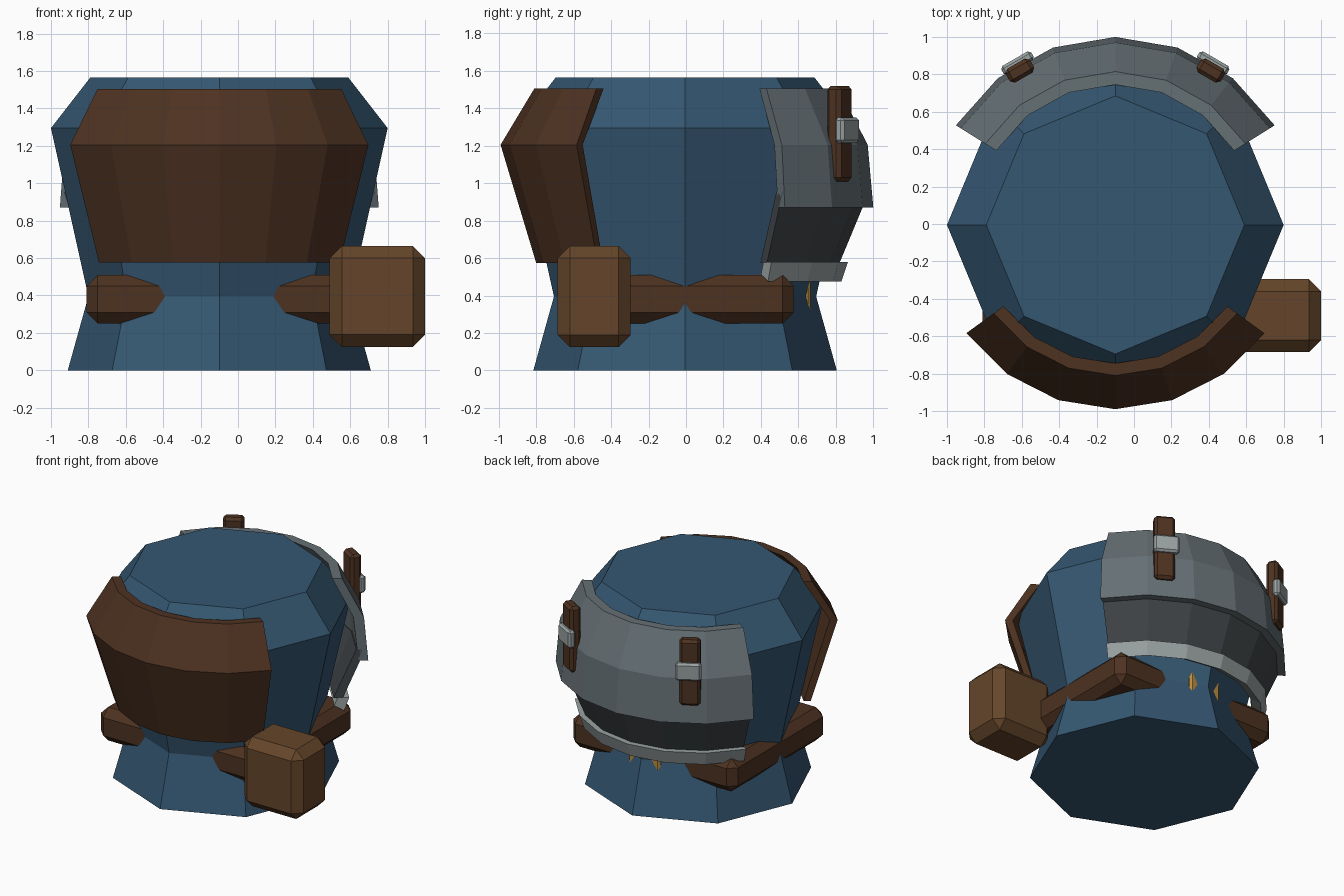
import bpy, bmesh
from math import sin, cos, radians, pi

if "Cube" in bpy.data.objects:
    bpy.data.objects.remove(bpy.data.objects["Cube"])

CX, CY = -0.1, -0.005   # axis of the torso


def material(name, rgb):
    m = bpy.data.materials.new(name)
    m.diffuse_color = (*rgb, 1)
    m.use_nodes = True
    m.node_tree.nodes["Principled BSDF"].inputs["Base Color"].default_value = m.diffuse_color
    return m


BLUE = material("blue_cloth", (0.035, 0.095, 0.165))
HIDE = material("dark_leather", (0.075, 0.032, 0.015))
TAN = material("tan_leather", (0.13, 0.06, 0.023))
STEEL = material("steel", (0.13, 0.16, 0.175))
DARK = material("dark_steel", (0.05, 0.058, 0.063))
LIGHT = material("light_steel", (0.32, 0.36, 0.36))
GOLD = material("gold", (0.5, 0.26, 0.05))


def finish(name, bm, mat):
    bmesh.ops.recalc_face_normals(bm, faces=bm.faces)
    me = bpy.data.meshes.new(name)
    bm.to_mesh(me)
    bm.free()
    me.materials.append(mat)
    ob = bpy.data.objects.new(name, me)
    bpy.context.collection.objects.link(ob)
    return ob


def rings_to_mesh(name, rings, mat, closed):
    """Join equal closed rings of points into a capped tube."""
    bm = bmesh.new()
    vs = [[bm.verts.new(p) for p in ring] for ring in rings]
    n = len(vs[0])
    for a, b in zip(vs, vs[1:]):
        for i in range(n):
            j = (i + 1) % n
            bm.faces.new((a[i], a[j], b[j], b[i]))
    bm.faces.new(vs[0])
    bm.faces.new(vs[-1])
    return finish(name, bm, mat)


def arc_plate(name, section, half_angle, facing, mat, segs=6):
    """Sweep a closed (radius, z) section around the torso axis."""
    rings = []
    for i in range(segs + 1):
        a = radians(facing - half_angle + 2 * half_angle * i / segs)
        rings.append([(CX + r * cos(a), CY + r * sin(a), z) for r, z in section])
    return rings_to_mesh(name, rings, mat, False)


def bevel_box(name, centre, size, bevel, mat, turn=0):
    bm = bmesh.new()
    bmesh.ops.create_cube(bm, size=1)
    bmesh.ops.scale(bm, vec=size, verts=bm.verts)
    bmesh.ops.bevel(bm, geom=bm.edges[:], offset=bevel, segments=1,
                    profile=0.5, affect='EDGES')
    ob = finish(name, bm, mat)
    ob.location = centre
    ob.rotation_euler.z = radians(turn)
    return ob


# Eight-sided torso
profile = [(0.81, 0), (0.70, 0.395), (0.90, 1.295), (0.69, 1.565)]
rings_to_mesh("torso", [[(CX + r * cos(k * pi / 4), CY + r * sin(k * pi / 4), z)
                         for k in range(8)] for r, z in profile], BLUE, True)

# Curved leather chest plate
arc_plate("chest_plate", [(0.805, 1.505), (0.985, 1.205), (0.795, 0.575),
                          (0.745, 0.575), (0.93, 1.205), (0.74, 1.505)],
          54, -90, HIDE)

# Layered steel back plates
arc_plate("back_plate_upper", [(0.82, 1.505), (0.975, 1.205), (1.005, 0.87),
                               (0.935, 0.87), (0.90, 1.205), (0.75, 1.505)],
          58, 90, STEEL)
arc_plate("back_plate_lower", [(0.983, 0.955), (0.825, 0.575),
                               (0.76, 0.575), (0.92, 0.955)], 58, 90, DARK)
arc_plate("back_plate_rim", [(0.79, 0.58), (0.87, 0.58),
                             (0.835, 0.475), (0.765, 0.515)], 58, 90, LIGHT)

# Belt, showing only where it passes the torso corners, with buckle and pouch
bevel_box("belt", (CX, CY, 0.38), (1.42, 1.16, 0.26), 0.06, HIDE)
bevel_box("belt_buckle", (CX, 0.62, 0.395), (0.27, 0.09, 0.2), 0.015, GOLD)
bevel_box("belt_pouch", (0.745, -0.49, 0.395), (0.51, 0.39, 0.54), 0.065, TAN)

# Shoulder strap ends with clasps on the back
for side, label in ((-1, "left"), (1, "right")):
    bevel_box("strap_" + label, (CX + side * 0.51, 0.82, 1.265),
              (0.15, 0.085, 0.51), 0.02, HIDE, -30 * side)
    bevel_box("strap_clasp_" + label, (CX + side * 0.523, 0.86, 1.283),
              (0.185, 0.055, 0.135), 0.015, LIGHT, -30 * side)
